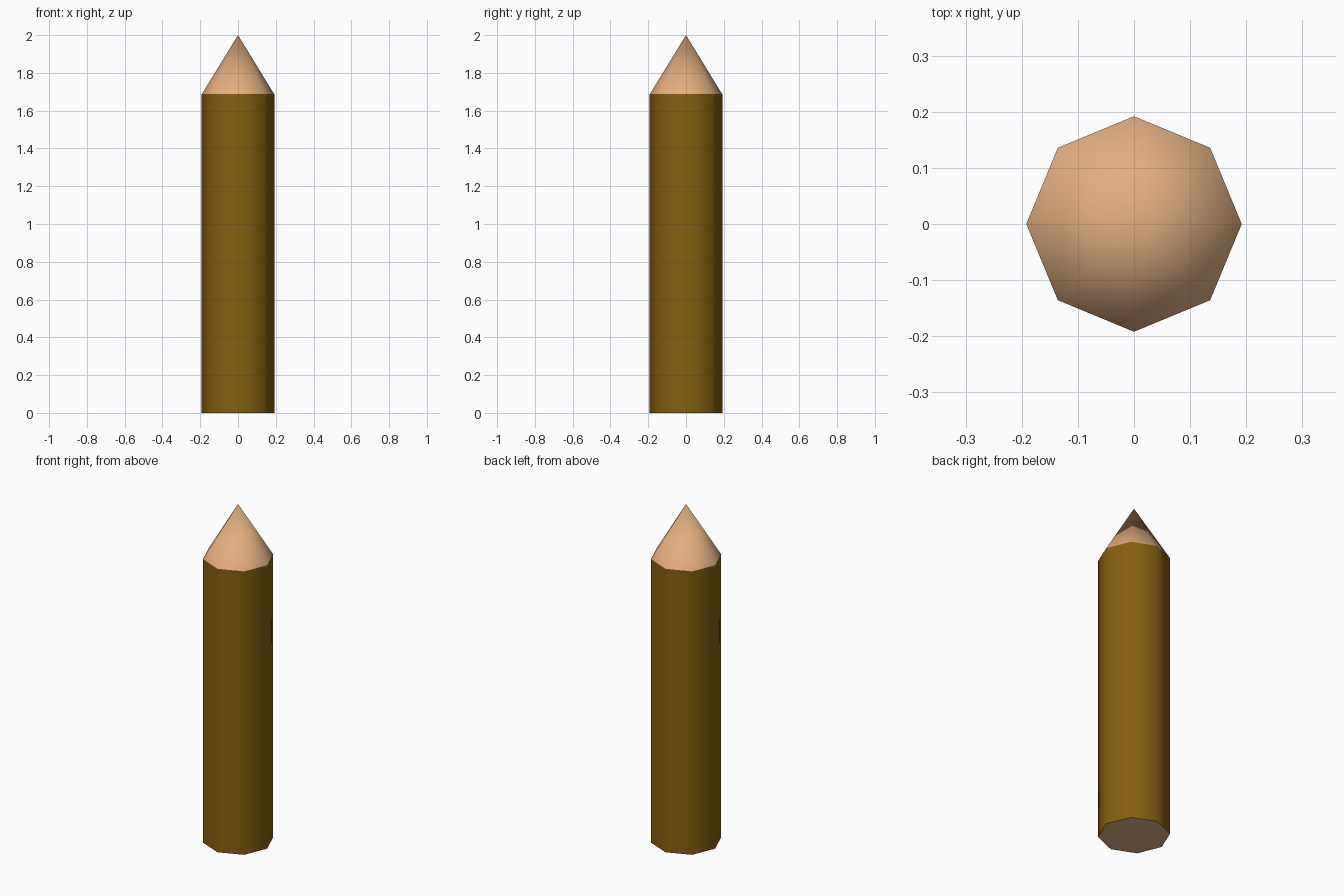
import bpy, bmesh
from math import cos, sin, pi

if "Cube" in bpy.data.objects:
    bpy.data.objects.remove(bpy.data.objects["Cube"])

SIDES, RADIUS, SHOULDER, TOP = 8, 0.192, 1.687, 2.0


def material(name, rgb):
    m = bpy.data.materials.new(name)
    m.diffuse_color = (*rgb, 1)
    m.use_nodes = True
    m.node_tree.nodes["Principled BSDF"].inputs["Base Color"].default_value = m.diffuse_color
    return m


bark = material("dark_brown_bark", (0.24, 0.115, 0.005))
wood = material("pale_cut_wood", (0.76, 0.43, 0.22))


def ring(bm, z):
    return [bm.verts.new((RADIUS * cos(2 * pi * i / SIDES),
                          RADIUS * sin(2 * pi * i / SIDES), z)) for i in range(SIDES)]


def finish(bm, name, mats):
    mesh = bpy.data.meshes.new(name)
    bm.to_mesh(mesh)
    bm.free()
    for m in mats:
        mesh.materials.append(m)
    obj = bpy.data.objects.new(name, mesh)
    bpy.context.collection.objects.link(obj)
    return obj


# Post: smooth eight-sided bark with a flat cut-wood base
bm = bmesh.new()
low, high = ring(bm, 0), ring(bm, SHOULDER)
for i in range(SIDES):
    j = (i + 1) % SIDES
    bm.faces.new((low[i], low[j], high[j], high[i])).smooth = True
base = bm.faces.new(low[::-1])
base.material_index = 1
for e in base.edges:
    e.smooth = False
finish(bm, "post", (bark, wood))

# Sharpened tip: smooth eight-sided cone, crisp where it meets the bark
bm = bmesh.new()
rim, apex = ring(bm, SHOULDER), bm.verts.new((0, 0, TOP))
for i in range(SIDES):
    bm.faces.new((rim[i], rim[(i + 1) % SIDES], apex)).smooth = True
finish(bm, "sharpened_tip", (wood,))
